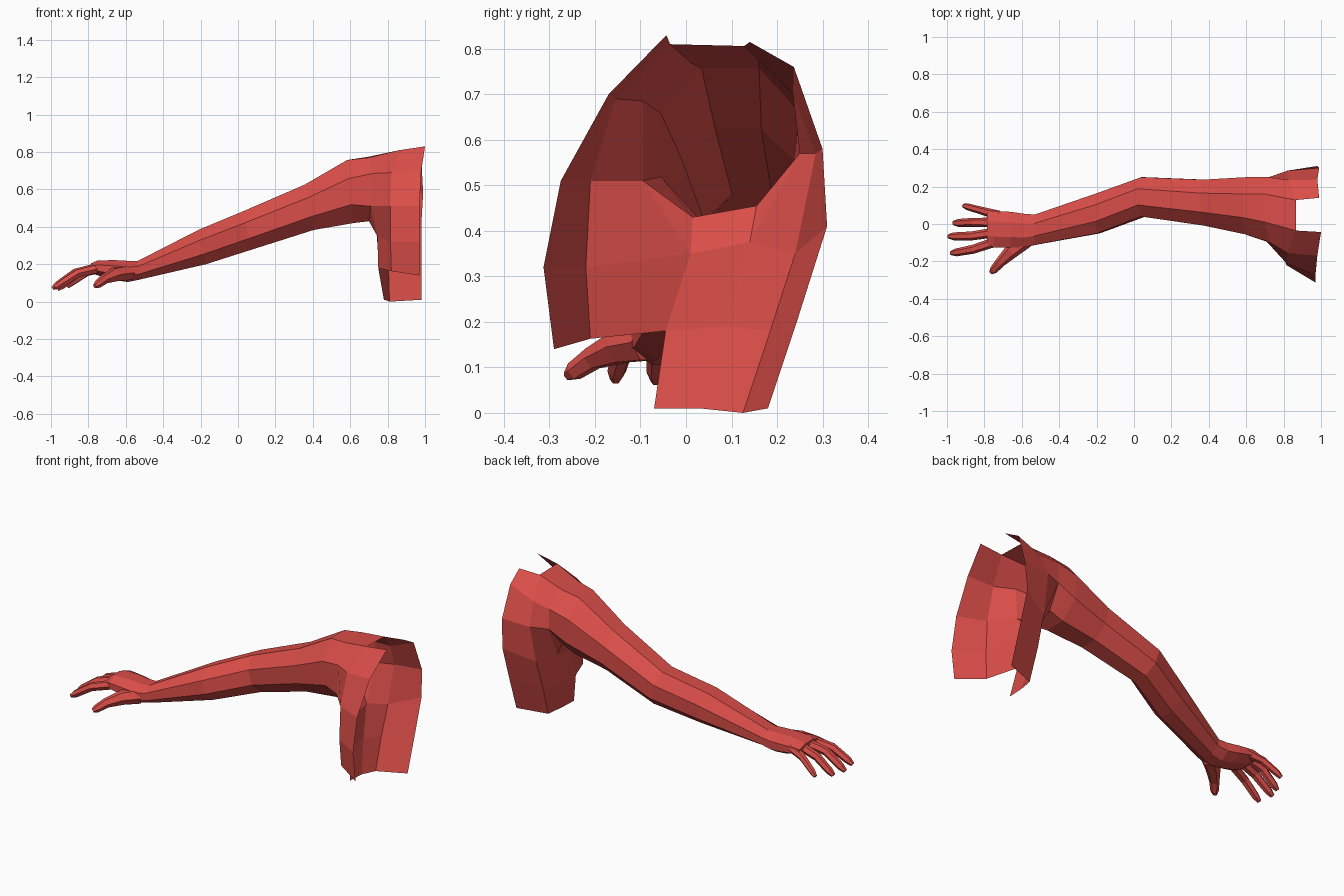
import bpy, bmesh, math
from mathutils import Vector

skin = bpy.data.materials.new("red")
skin.diffuse_color = (0.70, 0.075, 0.065, 1)


def finish(bm, name):
    bmesh.ops.recalc_face_normals(bm, faces=bm.faces[:])
    me = bpy.data.meshes.new(name)
    bm.to_mesh(me)
    bm.free()
    me.materials.append(skin)
    ob = bpy.data.objects.new(name, me)
    bpy.context.collection.objects.link(ob)
    return ob


def bridge(bm, a, b):
    n = len(a)
    for i in range(n):
        bm.faces.new((a[i], a[(i + 1) % n], b[(i + 1) % n], b[i]))


def octagon(bm, x, y0, y1, z0, z1, shear=0.0):
    """Eight-sided section that fills the given y and z limits."""
    ring = []
    for k in range(8):
        t = math.radians(22.5 + 45 * k)
        c, s = math.cos(t) / 0.924, math.sin(t) / 0.924
        dz = s * (z1 - z0) / 2
        ring.append(bm.verts.new((x - shear * dz, (y0 + y1) / 2 + c * (y1 - y0) / 2,
                                  (z0 + z1) / 2 + dz)))
    return ring


# Arm with palm: lofted sections from knuckles to upper arm
bm = bmesh.new()
sections = [
    (-0.785, -0.115, 0.065, 0.155, 0.205, 0),
    (-0.75, -0.125, 0.07, 0.14, 0.22, 0),
    (-0.66, -0.125, 0.065, 0.115, 0.222, 0),
    (-0.59, -0.125, 0.055, 0.105, 0.218, 0),
    (-0.53, -0.112, 0.05, 0.118, 0.218, 0.1),
    (-0.19, -0.05, 0.165, 0.20, 0.385, 0.2),
    (0.05, 0.04, 0.25, 0.28, 0.48, 0.3),
    (0.38, -0.008, 0.237, 0.383, 0.625, 0.2),
    (0.60, -0.055, 0.25, 0.42, 0.757, 0.1),
]
rings = [octagon(bm, *s) for s in sections]
bm.faces.new(rings[0])


def pts(*cs):
    return [bm.verts.new(c) for c in cs]


# Shoulder root, from back upper round over the top to the front and armpit
root = pts((0.72, 0.25, 0.69), (0.70, 0.16, 0.775), (0.70, 0.01, 0.77),
           (0.72, -0.095, 0.685), (0.71, -0.095, 0.51), (0.70, 0.015, 0.43),
           (0.70, 0.155, 0.455), (0.72, 0.25, 0.57))
rings.append(root)
for a, b in zip(rings, rings[1:]):
    bridge(bm, a, b)

# Shoulder cap: open arch, back to front, then its two outer flaps
arch = pts((0.82, 0.285, 0.57), (0.83, 0.235, 0.70), (0.865, 0.128, 0.806),
           (0.865, -0.035, 0.81), (0.82, -0.155, 0.69), (0.815, -0.21, 0.51))
edge = pts((0.99, 0.30, 0.58), (0.98, 0.237, 0.76), (0.99, 0.14, 0.815),
           (1.0, -0.043, 0.83), (0.98, -0.17, 0.70), (0.97, -0.275, 0.51))
upper = [root[7], root[0], root[1], root[2], root[3], root[4]]
for i in range(5):
    bm.faces.new((upper[i], upper[i + 1], arch[i + 1], arch[i]))
    if i != 2:                                   # neck side stays open
        bm.faces.new((arch[i], arch[i + 1], edge[i + 1], edge[i]))

# Torso wall under the arm: rows run front edge, chest, side, side, back, back edge
row2 = pts((0.97, -0.313, 0.32), (0.815, -0.22, 0.32), (0.745, 0.01, 0.35),
           (0.74, 0.14, 0.375), (0.81, 0.24, 0.35), (0.98, 0.31, 0.41))
row1 = pts((0.97, -0.29, 0.14), (0.82, -0.21, 0.163), (0.75, -0.045, 0.18),
           (0.755, 0.09, 0.19), (0.805, 0.185, 0.18), (0.98, 0.245, 0.205))
row0 = pts((0.78, -0.07, 0.01), (0.785, 0.03, 0.01), (0.81, 0.125, 0.003),
           (0.98, 0.18, 0.01))
row0[2].co.z = 0
for f in ((edge[5], arch[5], row2[1], row2[0]), (arch[5], root[4], row2[2], row2[1]),
          (root[4], root[5], row2[2]), (root[5], root[6], row2[3], row2[2]),
          (root[6], root[7], row2[3]), (root[7], arch[0], row2[4], row2[3]),
          (arch[0], edge[0], row2[5], row2[4])):
    bm.faces.new(f)
for i in range(5):
    bm.faces.new((row2[i], row2[i + 1], row1[i + 1], row1[i]))
for i in range(3):
    bm.faces.new((row1[i + 2], row1[i + 3], row0[i + 1], row0[i]))
finish(bm, "arm_and_shoulder")


# Fingers and thumb: six-sided tapered tubes along short paths
def finger(name, path, radii):
    bm = bmesh.new()
    path = [Vector(p) for p in path]
    prev = None
    for i, p in enumerate(path):
        d = (path[min(i + 1, len(path) - 1)] - path[max(i - 1, 0)]).normalized()
        side = d.cross(Vector((0, 0, 1))).normalized()
        up = side.cross(d)
        ring = [bm.verts.new(p + radii[i] * (side * math.cos(k * math.pi / 3)
                                             + up * math.sin(k * math.pi / 3)))
                for k in range(6)]
        if prev:
            bridge(bm, prev, ring)
        else:
            bm.faces.new(ring)
        prev = ring
    bm.faces.new(prev)
    finish(bm, name)


R = (0.026, 0.024, 0.021, 0.012)
finger("index_finger", [(-0.74, -0.095, 0.18), (-0.86, -0.135, 0.15),
                        (-0.95, -0.152, 0.092), (-0.978, -0.155, 0.073)], R)
finger("middle_finger", [(-0.74, -0.045, 0.187), (-0.87, -0.064, 0.155),
                         (-0.965, -0.066, 0.09), (-0.992, -0.066, 0.07)], R)
finger("ring_finger", [(-0.74, 0.008, 0.187), (-0.86, 0.009, 0.15),
                       (-0.94, 0.006, 0.085), (-0.965, 0.005, 0.066)], R)
finger("little_finger", [(-0.72, 0.045, 0.18), (-0.81, 0.07, 0.155),
                         (-0.89, 0.092, 0.10), (-0.912, 0.098, 0.08)],
       (0.026, 0.021, 0.018, 0.011))
finger("thumb", [(-0.58, -0.085, 0.155), (-0.655, -0.145, 0.145),
                 (-0.715, -0.205, 0.12), (-0.75, -0.245, 0.092), (-0.765, -0.26, 0.082)],
       (0.045, 0.04, 0.027, 0.022, 0.012))
